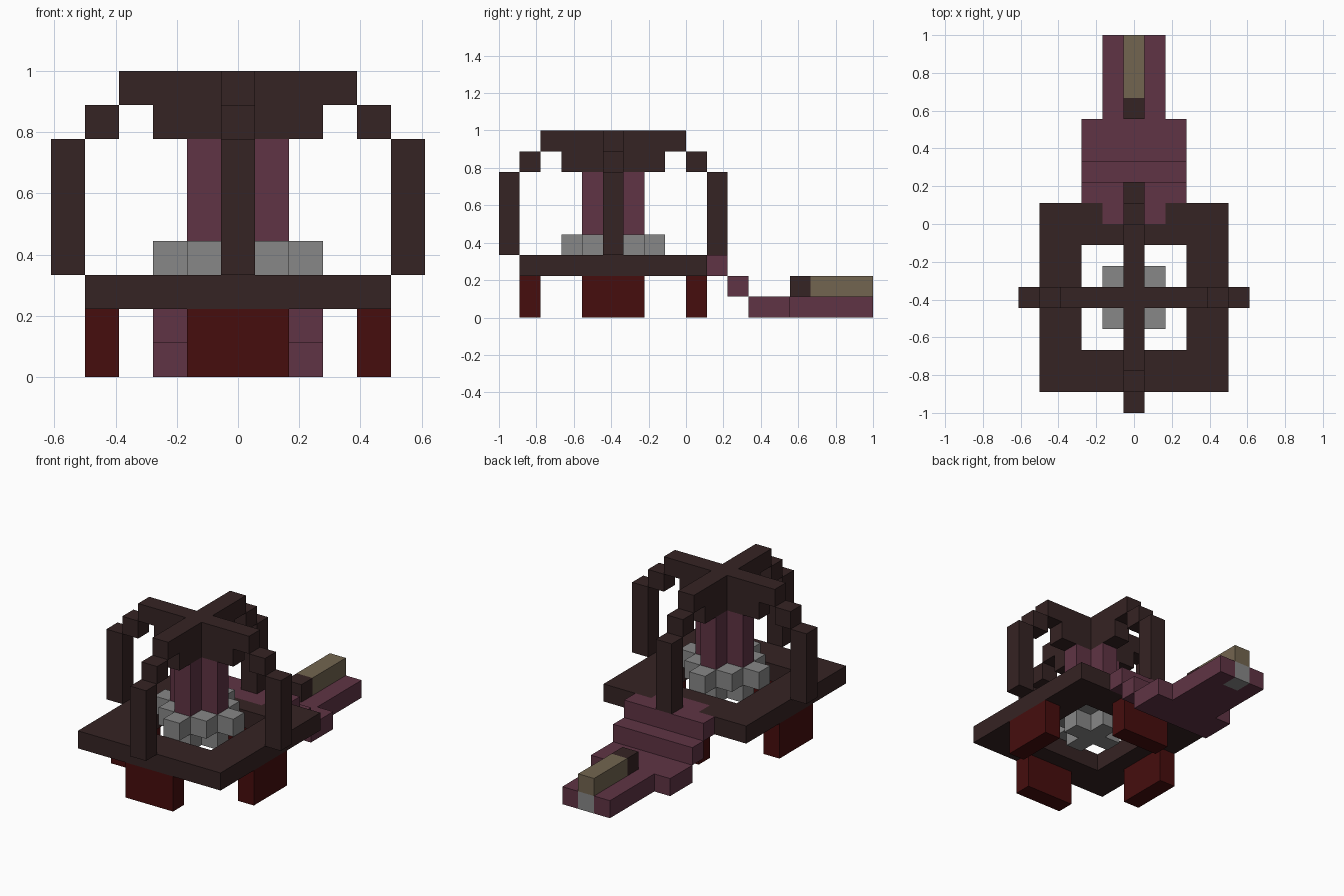
import bpy
import bmesh
from mathutils import Matrix, Vector

cube = bpy.data.objects.get("Cube")
if cube:
    bpy.data.objects.remove(cube, do_unlink=True)

U = 1 / 9          # one block
CENTRE_Y = -3.5    # centre of the tower, in blocks


def material(name, r, g, b):
    m = bpy.data.materials.new(name)
    m.use_nodes = True
    m.diffuse_color = (r, g, b, 1)
    m.node_tree.nodes["Principled BSDF"].inputs["Base Color"].default_value = (r, g, b, 1)
    return m


DARK = material("dark brown", 0.036, 0.017, 0.017)
PURPLE = material("plum", 0.115, 0.034, 0.058)
RED = material("deep red", 0.061, 0.004, 0.004)
GREY = material("stone grey", 0.242, 0.242, 0.242)
OLIVE = material("olive tan", 0.171, 0.130, 0.080)


def part(name, mat, *boxes):
    """Each box spans inclusive block indices (x0, x1, y0, y1, z0, z1) about the tower."""
    bm = bmesh.new()
    for x0, x1, y0, y1, z0, z1 in boxes:
        size = Vector((x1 - x0 + 1, y1 - y0 + 1, z1 - z0 + 1)) * U
        mid = Vector(((x0 + x1) / 2, (y0 + y1) / 2 + CENTRE_Y, (z0 + z1 + 1) / 2)) * U
        bmesh.ops.create_cube(bm, size=1, matrix=Matrix.Translation(mid) @ Matrix.Diagonal(size).to_4x4())
    mesh = bpy.data.meshes.new(name)
    bm.to_mesh(mesh)
    bm.free()
    mesh.materials.append(mat)
    obj = bpy.data.objects.new(name, mesh)
    bpy.context.collection.objects.link(obj)


def diamond(radius, z0, z1):
    return [(abs(y) - radius, radius - abs(y), y, y, z0, z1) for y in range(-radius, radius + 1)]


# Square deck with an open middle and a gap at the back for the ramp
part("deck", DARK,
     (-4, 4, -4, -3, 2, 2), (-4, -3, -2, 2, 2, 2), (3, 4, -2, 2, 2, 2),
     (-4, 4, 3, 3, 2, 2), (-4, -2, 4, 4, 2, 2), (2, 4, 4, 4, 2, 2))

# Four legs, posts and stepped brackets, one per side
for side, dx, dy in (("front", 0, -1), ("back", 0, 1), ("left", 1, 0), ("right", -1, 0)):
    wx, wy = abs(dy), abs(dx)
    part(side + "_leg", RED, (4 * dx - wx, 4 * dx + wx, 4 * dy - wy, 4 * dy + wy, 0, 1))
    part(side + "_post", DARK, (5 * dx, 5 * dx, 5 * dy, 5 * dy, 3, 6))
    part(side + "_bracket", DARK, (4 * dx, 4 * dx, 4 * dy, 4 * dy, 7, 7))

# Crossed roof beams
for name, reach, z in (("upper_beams", 3, 8), ("lower_beams", 2, 7)):
    part(name, DARK, (-reach, reach, 0, 0, z, z),
         (0, 0, 1, reach, z, z), (0, 0, -reach, -1, z, z))

# Central pillar on a stone bed
part("pillar", PURPLE, *diamond(1, 4, 6))
part("stone_bed", GREY, *diamond(2, 3, 3))
part("stone_bed_underside", GREY, *diamond(1, 2, 2))

# Stepped ramp and tail
part("ramp", PURPLE, (-1, 1, 4, 4, 2, 2), (-2, 2, 5, 5, 2, 2),
     (-2, 2, 6, 6, 1, 1), (-2, 2, 7, 8, 0, 0))
part("tail", PURPLE, (-1, 1, 9, 11, 0, 0), (-1, -1, 12, 12, 0, 0), (1, 1, 12, 12, 0, 0))
part("tail_tip", GREY, (0, 0, 12, 12, 0, 0))
part("tail_ridge", OLIVE, (0, 0, 10, 12, 1, 1))
part("tail_ridge_cap", DARK, (0, 0, 9, 9, 1, 1))
